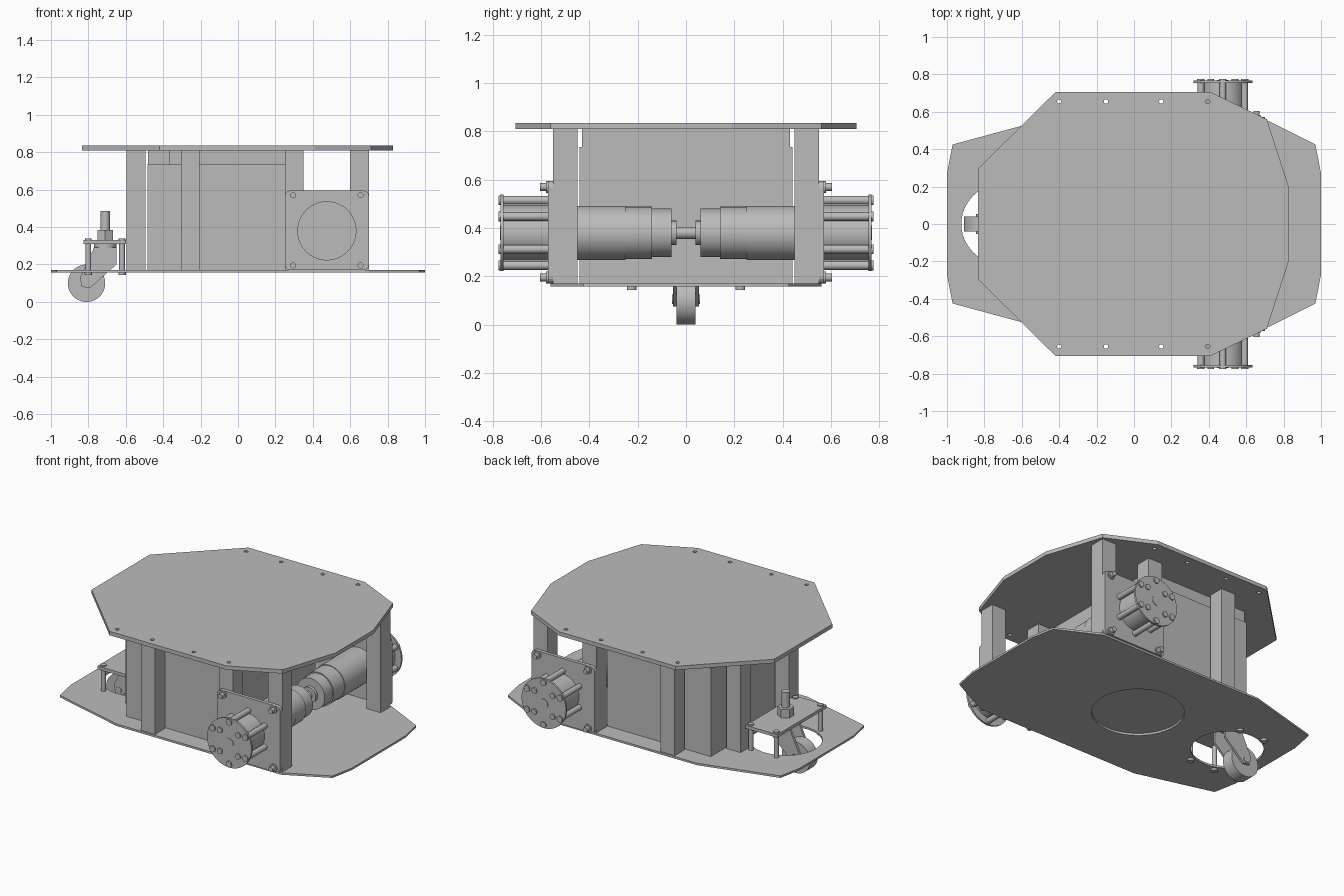
import bpy
import bmesh
from math import cos, sin, pi, radians
from mathutils import Matrix, Vector

cube = bpy.data.objects.get("Cube")
if cube:
    bpy.data.objects.remove(cube, do_unlink=True)

GREY = (0.5, 0.5, 0.5, 1)
metal = bpy.data.materials.new("plain_grey")
metal.use_nodes = True
metal.diffuse_color = GREY
metal.node_tree.nodes["Principled BSDF"].inputs["Base Color"].default_value = GREY


def finish(name, bm, smooth=False):
    bmesh.ops.recalc_face_normals(bm, faces=bm.faces)
    mesh = bpy.data.meshes.new(name)
    bm.to_mesh(mesh)
    bm.free()
    mesh.materials.append(metal)
    ob = bpy.data.objects.new(name, mesh)
    bpy.context.collection.objects.link(ob)
    if smooth:
        select(ob)
        bpy.ops.object.shade_smooth_by_angle(angle=radians(35))
    return ob


def select(ob):
    bpy.ops.object.select_all(action='DESELECT')
    ob.select_set(True)
    bpy.context.view_layer.objects.active = ob


def box(name, x, y, z):
    bm = bmesh.new()
    size = Matrix.Diagonal((x[1] - x[0], y[1] - y[0], z[1] - z[0], 1))
    mid = Matrix.Translation((sum(x) / 2, sum(y) / 2, sum(z) / 2))
    bmesh.ops.create_cube(bm, size=1, matrix=mid @ size)
    return finish(name, bm)


def prism(name, points, direction):
    """Extrude a flat outline along a direction."""
    bm = bmesh.new()
    face = bm.faces.new([bm.verts.new(p) for p in points])
    out = bmesh.ops.extrude_face_region(bm, geom=[face])
    verts = [v for v in out["geom"] if isinstance(v, bmesh.types.BMVert)]
    bmesh.ops.translate(bm, verts=verts, vec=direction)
    return finish(name, bm)


def rod(name, a, b, r, sides=24):
    """Cylinder between two points."""
    a, b = Vector(a), Vector(b)
    turn = (b - a).to_track_quat('Z', 'Y').to_matrix().to_4x4()
    bm = bmesh.new()
    bmesh.ops.create_cone(bm, cap_ends=True, segments=sides, radius1=r, radius2=r,
                          depth=(b - a).length,
                          matrix=Matrix.Translation((a + b) / 2) @ turn)
    return finish(name, bm, sides > 6)


def drill(ob, x, y, r, sides=48):
    """Cut a round vertical hole."""
    tool = rod("hole_cutter", (x, y, -1), (x, y, 2), r, sides)
    tool.hide_render = True
    mod = ob.modifiers.new("hole", 'BOOLEAN')
    mod.operation, mod.solver, mod.object = 'DIFFERENCE', 'EXACT', tool
    select(ob)
    bpy.ops.object.modifier_apply(modifier=mod.name)
    bpy.data.objects.remove(tool, do_unlink=True)


def mirrored(half, z):
    return [(x, y, z) for x, y in half] + [(x, -y, z) for x, y in reversed(half)]


# Base plate with its two openings
BASE, DECK = 0.17, 0.81
base = prism("base_plate", mirrored([(1, .27), (.97, .425), (.70, .56), (-.47, .56),
                                     (-.6, .525), (-.97, .425), (-1, .27)], .157),
             (0, 0, .013))
drill(base, -.71, 0, .213)
drill(base, -.03, 0, .27)

# Top deck with mounting holes
deck = prism("top_deck", mirrored([(.83, .19), (.71, .56), (.41, .705), (-.42, .705),
                                   (-.835, .295)], DECK), (0, 0, .025))
for x in (-.4, -.15, .145, .395):
    for y in (-.655, .655):
        drill(deck, x, y, .012, 12)

# Central battery case and its raised lid
box("battery_case", (-.485, .25), (-.44, .44), (BASE, .735))
box("battery_lid", (-.48, .25), (-.28, .43), (.735, DECK))
box("lid_step", (-.37, .25), (-.43, -.28), (.735, DECK))

for side, s in (("left", 1), ("right", -1)):
    # Upright posts
    for label, x, y in (("front", .60, .45), ("middle", .25, .45),
                        ("rear", -.305, .45), ("tail", -.595, .195)):
        box(f"{label}_post_{side}", (x, x + .1), sorted((s * y, s * (y + .1))),
            (BASE, DECK))

    # Motor mount with rounded corners
    corners = []
    for cx, cz, start in ((.67, .565, 0), (.28, .565, 90), (.28, .2, 180), (.67, .2, 270)):
        for k in range(5):
            a = radians(start + k * 22.5)
            corners.append((cx + .03 * cos(a), s * .55, cz + .03 * sin(a)))
    prism(f"motor_mount_{side}", corners, (0, s * .022, 0))
    for x in (.295, .655):
        for z in (.195, .57):
            rod(f"mount_washer_{side}", (x, s * .57, z), (x, s * .58, z), .025, 16)
            rod(f"mount_bolt_{side}", (x, s * .57, z), (x, s * .605, z), .016, 16)

    # Motor, stepped towards the middle
    X, Z = .475, .38
    for label, y0, y1, r in (("body", .56, .25, .112), ("collar", .25, .14, .108),
                             ("cap", .14, .06, .1), ("boss", .06, .04, .05),
                             ("shaft", .04, 0, .025)):
        rod(f"motor_{label}_{side}", (X, s * y0, Z), (X, s * y1, Z), r, 48)

    # Wheel hub with spacers and screws
    rod(f"hub_core_{side}", (X, s * .57, Z), (X, s * .755, Z), .115, 48)
    rod(f"hub_disc_{side}", (X, s * .755, Z), (X, s * .767, Z), .158, 64)
    for k in range(6):
        a = pi / 2 + k * pi / 3
        x, z = X + .135 * cos(a), Z + .135 * sin(a)
        rod(f"hub_spacer_{side}", (x, s * .57, z), (x, s * .757, z), .018, 12)
        rod(f"hub_screw_{side}", (x, s * .765, z), (x, s * .775, z), .02, 16)
    for dx in (-.065, .065):
        for dz in (-.068, .068):
            rod(f"hub_inner_screw_{side}", (X + dx, s * .765, Z + dz),
                (X + dx, s * .775, Z + dz), .018, 16)
    rod(f"hub_centre_{side}", (X, s * .765, Z), (X, s * .77, Z), .03, 24)

    # Caster fork arm
    arm = [(-.65, .29), (-.77, .29), (-.845, .13), (-.835, .08), (-.79, .075), (-.65, .2)]
    prism(f"caster_fork_{side}", [(x, s * .04, z) for x, z in arm], (0, s * .014, 0))

    # Caster support spacers, with heads below the base
    for x in (-.8, -.62):
        rod(f"caster_spacer_{side}", (x, s * .225, .157), (x, s * .225, .315), .015, 16)
        rod(f"caster_bolt_{side}", (x, s * .225, .143), (x, s * .225, .158), .02, 16)
        rod(f"caster_bolt_top_{side}", (x, s * .225, .33), (x, s * .225, .338), .018, 16)

# Caster bracket, stem and wheel
box("caster_bracket", (-.825, -.6), (-.25, .25), (.31, .33))
rod("caster_swivel", (-.71, 0, .285), (-.71, 0, .31), .06, 32)
rod("caster_nut", (-.71, 0, .33), (-.71, 0, .385), .048, 6)
rod("caster_stud", (-.71, 0, .385), (-.71, 0, .485), .025, 24)
rod("caster_wheel", (-.81, -.04, .1), (-.81, .04, .1), .1, 48)
rod("caster_axle", (-.81, -.058, .105), (-.81, .058, .105), .02, 16)
